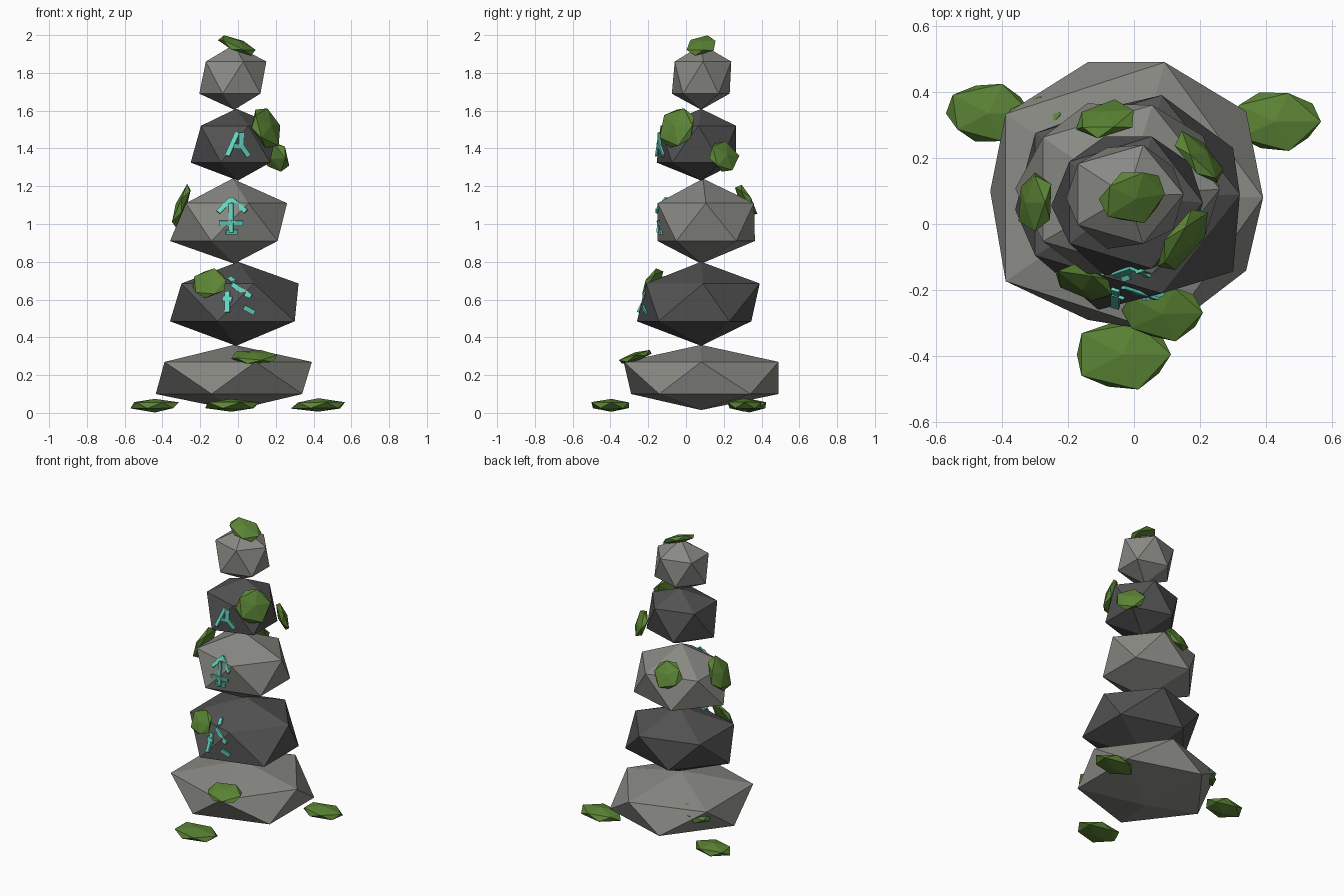
import bpy, bmesh, random
from mathutils import Vector, Matrix
from mathutils.bvhtree import BVHTree

random.seed(4)


def material(name, rgb):
    m = bpy.data.materials.new(name)
    m.diffuse_color = (*rgb, 1)
    return m


LIGHT = material("light_grey_stone", (0.25, 0.25, 0.23))
DARK = material("dark_grey_stone", (0.085, 0.085, 0.085))
MOSS = material("moss_green", (0.105, 0.23, 0.035))
GLOW = material("turquoise_mark", (0.13, 0.68, 0.54))


def finish(bm, name, mat):
    me = bpy.data.meshes.new(name)
    bmesh.ops.recalc_face_normals(bm, faces=bm.faces)
    bm.to_mesh(me)
    bm.free()
    me.materials.append(mat)
    ob = bpy.data.objects.new(name, me)
    bpy.context.collection.objects.link(ob)
    return ob


# Stones: 20-sided boulders; each ring is (z, centre x, centre y, radius x, radius y)
def stone(name, mat, bottom, low, high, top):
    bm = bmesh.new()
    bmesh.ops.create_icosphere(bm, subdivisions=1, radius=1)
    for v in bm.verts:
        if abs(v.co.z) > 0.9:
            v.co = Vector(top if v.co.z > 0 else bottom)
        else:
            z, cx, cy, rx, ry = high if v.co.z > 0 else low
            v.co = Vector((cx + v.co.x * rx, cy + v.co.y * ry, z))
    tree = BVHTree.FromBMesh(bm)
    finish(bm, name, mat)
    return tree


stone("base_stone", LIGHT, (-0.02, 0.08, 0.015), (0.10, -0.007, 0.10, 0.479, 0.459),
      (0.27, -0.04, 0.08, 0.482, 0.482), (-0.02, 0.08, 0.36))
second = stone("second_stone", DARK, (-0.01, 0.08, 0.355), (0.485, 0.005, 0.043, 0.408, 0.356),
               (0.685, -0.022, 0.09, 0.383, 0.353), (0.0, 0.08, 0.80))
middle = stone("middle_stone", LIGHT, (-0.02, 0.08, 0.79), (0.91, -0.045, 0.107, 0.352, 0.303),
               (1.11, -0.036, 0.105, 0.331, 0.30), (-0.03, 0.09, 1.24))
fourth = stone("fourth_stone", DARK, (0.0, 0.08, 1.23), (1.325, -0.018, 0.055, 0.26, 0.247),
               (1.52, -0.015, 0.065, 0.25, 0.235), (-0.01, 0.08, 1.61))
stone("top_stone", LIGHT, (-0.02, 0.08, 1.605), (1.69, -0.026, 0.078, 0.20, 0.18),
      (1.86, -0.027, 0.09, 0.198, 0.176), (-0.02, 0.085, 1.95))


# Moss: flattened, slightly irregular clumps with a facing and a long direction
def moss(name, centre, half, facing=(0, 0, 1), along=(1, 0, 0)):
    n = Vector(facing).normalized()
    u = Vector(along)
    u = (u - n * u.dot(n)).normalized()
    w = n.cross(u)
    bm = bmesh.new()
    bmesh.ops.create_icosphere(bm, subdivisions=1, radius=1)
    for v in bm.verts:
        p = v.co * random.uniform(0.93, 1.1)
        v.co = (Vector(centre) + u * p.x * half[0] / 0.9
                + w * p.y * half[1] / 0.87 + n * p.z * half[2])
        v.co.z = min(2.0, max(0.0, v.co.z))
    finish(bm, name, MOSS)


moss("ground_moss_front", (-0.035, -0.395, 0.04), (0.145, 0.10, 0.035))
moss("ground_moss_right", (0.425, 0.31, 0.04), (0.135, 0.085, 0.035))
moss("ground_moss_left", (-0.44, 0.335, 0.04), (0.125, 0.085, 0.035))
moss("base_moss_left", (-0.305, 0.315, 0.24), (0.09, 0.07, 0.035), (-0.35, 0.35, 0.85))
moss("base_moss_front", (0.085, -0.265, 0.297), (0.12, 0.085, 0.025), (0, -0.32, 0.95))
moss("second_moss_front", (-0.15, -0.18, 0.685), (0.095, 0.08, 0.025), (-0.3, -0.8, 0.45))
moss("middle_moss_left", (-0.30, 0.065, 1.095), (0.11, 0.085, 0.03), (-0.9, 0, 0.36), (0, 0, 1))
moss("middle_moss_back", (-0.085, 0.317, 1.125), (0.09, 0.085, 0.03), (-0.2, 0.85, 0.45))
moss("fourth_moss_right", (0.15, -0.045, 1.515), (0.115, 0.105, 0.035), (0.76, -0.55, 0.3), (0.5, 0.8, 0))
moss("fourth_moss_back", (0.2, 0.2, 1.355), (0.09, 0.085, 0.03), (0.7, 0.62, 0.33), (-0.7, 0.7, 0))
moss("cap_moss", (-0.005, 0.083, 1.947), (0.105, 0.08, 0.028), (0.38, -0.28, 0.9))


# Carved marks: thin bars laid on the front of a stone; strokes are (x1, z1, x2, z2)
def marks(name, tree, strokes, width=0.026):
    bm = bmesh.new()
    for x1, z1, x2, z2 in strokes:
        hits = [tree.ray_cast(Vector((x, -2, z)), Vector((0, 1, 0)))
                for x, z in ((x1, z1), (x2, z2), ((x1 + x2) / 2, (z1 + z2) / 2))]
        a, b, mid = (h[0] for h in hits)
        d = (b - a).normalized()
        n = hits[2][1]
        n = (n - d * n.dot(d)).normalized()
        if n.y > 0:
            n = -n
        rot = Matrix((d, n.cross(d), n)).transposed().to_4x4()
        size = Matrix.Diagonal(((b - a).length, width, 0.0095, 1))
        place = Matrix.Translation(((a + b) / 2 + mid) / 2 + n * 0.006)
        bmesh.ops.create_cube(bm, size=1, matrix=place @ rot @ size)
    finish(bm, name, GLOW)


marks("upper_marks", fourth, [(-0.055, 1.36, 0.0, 1.485), (0.015, 1.485, 0.015, 1.41),
                              (-0.025, 1.415, 0.025, 1.41), (0.02, 1.41, 0.055, 1.36)])
marks("middle_marks", middle, [(-0.105, 1.06, -0.035, 1.13), (-0.035, 1.13, 0.045, 1.065),
                               (-0.035, 1.11, -0.035, 0.955), (-0.10, 1.005, 0.025, 1.005),
                               (-0.065, 0.958, -0.005, 0.958)])
marks("lower_marks", second, [(-0.055, 0.64, -0.055, 0.53), (-0.03, 0.68, 0.07, 0.615),
                              (0.03, 0.56, 0.085, 0.53), (-0.08, 0.605, -0.03, 0.60),
                              (-0.045, 0.71, -0.02, 0.69)])
